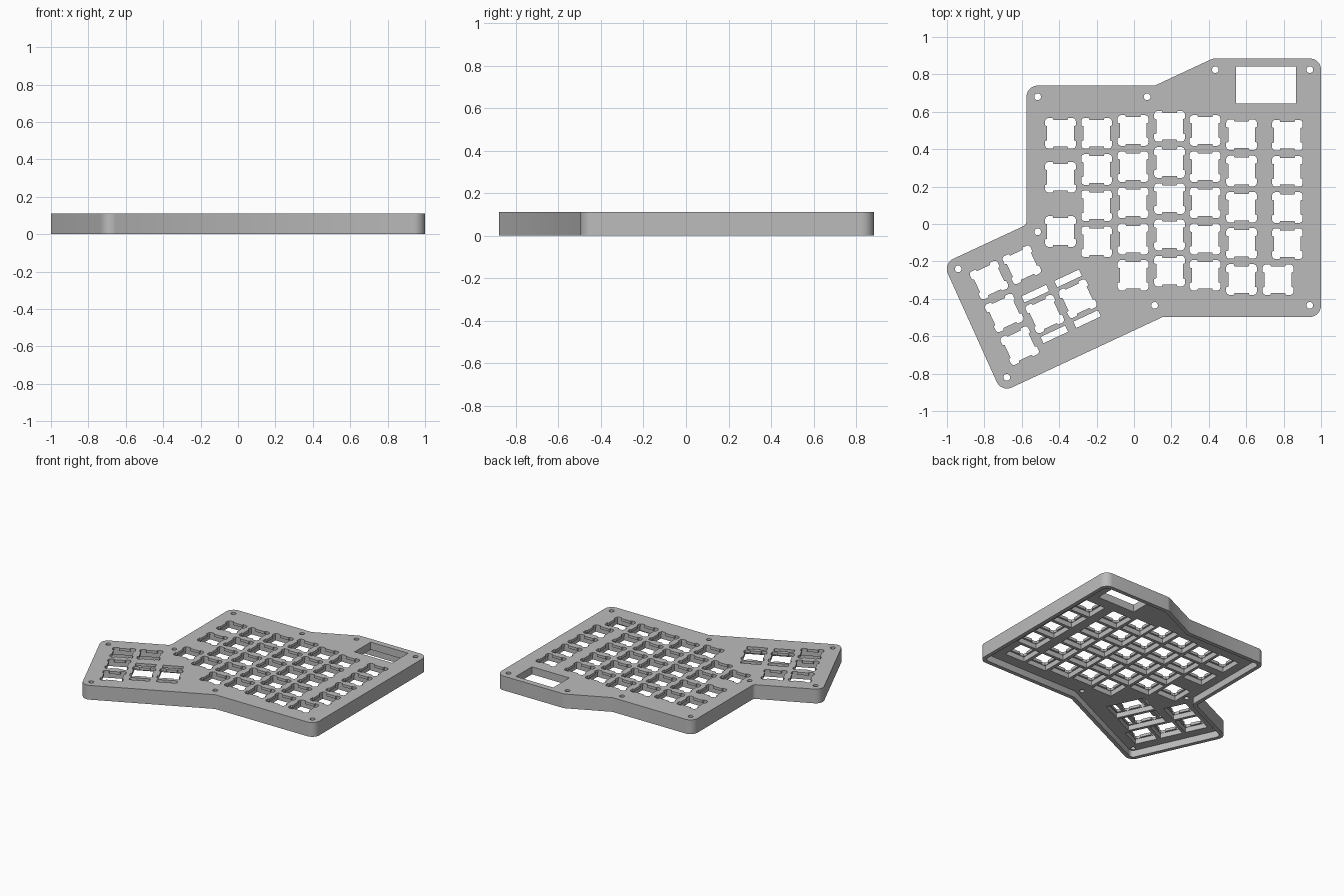
import bpy
import bmesh
from math import radians, sin, tan
from mathutils import Matrix, Vector

if "Cube" in bpy.data.objects:
    bpy.data.objects.remove(bpy.data.objects["Cube"])

TOP, FLOOR, PLATE = 0.11, 0.052, 0.09   # upper face, cavity ceiling, pocket ceiling
PITCH = 0.1935
TILT = radians(25)

grey = bpy.data.materials.new("plain grey")
grey.use_nodes = True
grey.diffuse_color = (0.5, 0.5, 0.5, 1)
grey.node_tree.nodes["Principled BSDF"].inputs["Base Color"].default_value = (0.5, 0.5, 0.5, 1)


def inset(corners, d):
    """Move every edge of a counter-clockwise polygon inwards by d."""
    out = []
    for i, p in enumerate(corners):
        e1 = (p - corners[i - 1]).normalized()
        e2 = (corners[(i + 1) % len(corners)] - p).normalized()
        n1, n2 = Vector((-e1.y, e1.x)), Vector((-e2.y, e2.x))
        out.append(p + (n1 + n2) * d / (1 + n1.dot(n2)))
    return out


def rounded(corners, radii, steps=8):
    """Replace each corner with an arc of the given radius."""
    out = []
    for i, (p, r) in enumerate(zip(corners, radii)):
        if r == 0:
            out.append(p)
            continue
        u = (corners[i - 1] - p).normalized()
        v = (corners[(i + 1) % len(corners)] - p).normalized()
        half = u.angle(v) / 2
        centre = p + (u + v).normalized() * r / sin(half)
        a = (p + u * r / tan(half) - centre).normalized()
        b = (p + v * r / tan(half) - centre).normalized()
        for k in range(steps + 1):
            out.append(centre + a.lerp(b, k / steps).normalized() * r)
    return out


def prism(bm, points, z0, z1, place=Matrix()):
    """Add a closed vertical prism over a flat profile."""
    face = bm.faces.new([bm.verts.new(place @ Vector((p[0], p[1], z0))) for p in points])
    face.normal_update()
    if face.normal.z > 0:
        face.normal_flip()
    extruded = bmesh.ops.extrude_face_region(bm, geom=[face], use_keep_orig=True)["geom"]
    tops = [g for g in extruded if isinstance(g, bmesh.types.BMVert)]
    bmesh.ops.translate(bm, verts=tops, vec=(0, 0, z1 - z0))


def make(name, bm):
    bmesh.ops.recalc_face_normals(bm, faces=bm.faces[:])
    mesh = bpy.data.meshes.new(name)
    bm.to_mesh(mesh)
    bm.free()
    mesh.materials.append(grey)
    obj = bpy.data.objects.new(name, mesh)
    bpy.context.collection.objects.link(obj)
    return obj


def rect(w, h, x=0, y=0):
    return [(x + sx * w / 2, y + sy * h / 2) for sx, sy in ((-1, -1), (1, -1), (1, 1), (-1, 1))]


def switch_profile(a=0.082, tab=0.011):
    """Square opening with a small tab in the middle of every side."""
    quarter = [(a - tab, -0.038), (a - tab, 0.038), (a, 0.042), (a, a - 0.016),
               (a - 0.005, a - 0.005), (a - 0.016, a), (0.042, a)]
    return [Matrix.Rotation(radians(90 * k), 2) @ Vector(p) for k in range(4) for p in quarter]


# Outline with rounded outer corners
corners = [Vector(p) for p in ((1, 0.885), (0.422, 0.885), (0.111, 0.74), (-0.575, 0.74),
                               (-0.575, -0.004), (-1.02, -0.211), (-0.709, -0.9),
                               (0.154, -0.497), (1, -0.497))]
radii = [0.06, 0.06, 0, 0.06, 0.03, 0.06, 0.06, 0, 0.06]
inner_radii = [0.03, 0.03, 0, 0.03, 0.06, 0.03, 0.03, 0, 0.03]

bm = bmesh.new()
prism(bm, rounded(corners, radii), 0, TOP)
case = make("keyboard_case_top", bm)

# Main key columns: x, y of the top key, number of keys
columns = [(-0.2, 0.485, 4), (-0.005, 0.5, 5), (0.19, 0.522, 5),
           (0.38, 0.5, 5), (0.575, 0.477, 5), (0.82, 0.475, 4)]
keys = [Matrix.Translation((x, y - PITCH * k, 0)) for x, y, n in columns for k in range(n)]
keys += [Matrix.Translation((x, y, 0)) for x, y in
         ((-0.393, 0.485), (-0.393, 0.25), (-0.393, -0.04), (0.77, -0.298))]

# Thumb cluster: column, row in key pitches on a tilted grid
cluster = Matrix.Translation((-0.775, -0.3, 0)) @ Matrix.Rotation(TILT, 4, "Z")


def thumb(col, row):
    return cluster @ Matrix.Translation((col * PITCH, -row * PITCH, 0))


keys += [thumb(c, r) for c, r in ((0, 0), (1, 0), (0, 1), (0, 2))]
tall_keys = [thumb(1, 1.5), thumb(2, 1.5)]

# Hollow underside
cavity = bmesh.new()
prism(cavity, rounded(inset(corners, 0.03), inner_radii), -0.02, FLOOR)

# Pockets under the switches
pockets = bmesh.new()
for place in keys:
    prism(pockets, rect(0.17, 0.17), -0.02, PLATE, place)
for place in tall_keys:
    prism(pockets, rect(0.17, 0.29), -0.02, PLATE, place)

# Openings through the upper face
openings = bmesh.new()
for place in keys + tall_keys:
    prism(openings, switch_profile(), 0.03, TOP + 0.02, place)
for place in tall_keys:
    for side in (-1, 1):
        prism(openings, rect(0.145, 0.037, 0, side * 0.12), 0.03, TOP + 0.02, place)
prism(openings, rect(0.32, 0.196, 0.705, 0.743), -0.02, TOP + 0.02)

# Screw holes
ring = [Matrix.Rotation(radians(360 / 20 * k), 2) @ Vector((0.018, 0)) for k in range(20)]
for x, y in ((-0.515, 0.68), (0.07, 0.68), (0.435, 0.825), (0.94, 0.825), (0.94, -0.435),
             (0.11, -0.435), (-0.68, -0.82), (-0.94, -0.24), (-0.515, -0.042)):
    prism(openings, ring, -0.02, TOP + 0.02, Matrix.Translation((x, y, 0)))

# Carve the case
bpy.ops.object.select_all(action="DESELECT")
case.select_set(True)
bpy.context.view_layer.objects.active = case
for name, cut in (("cavity", cavity), ("pockets", pockets), ("openings", openings)):
    cutter = make(name + "_cutter", cut)
    cutter.hide_render = True
    mod = case.modifiers.new(name, "BOOLEAN")
    mod.operation = "DIFFERENCE"
    mod.solver = "EXACT"
    mod.object = cutter
    bpy.ops.object.modifier_apply(modifier=mod.name)
    bpy.data.objects.remove(cutter)

bpy.ops.object.shade_smooth_by_angle(angle=radians(30))
